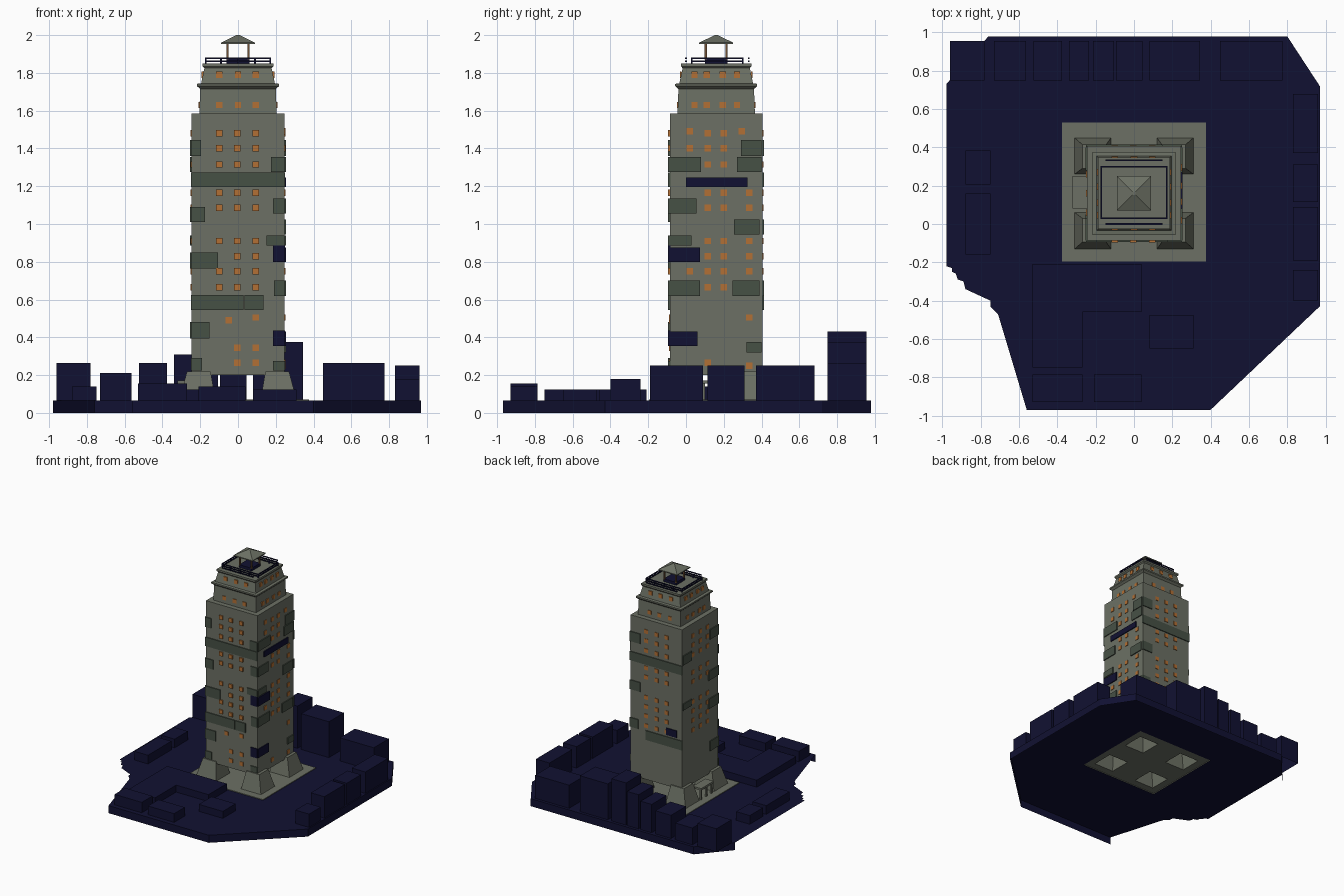
import bpy, bmesh, math

if "Cube" in bpy.data.objects:
    bpy.data.objects.remove(bpy.data.objects["Cube"])

CY = 0.16      # tower centre in y
H = 0.246      # tower half width
G = 0.065      # ground height


def mat(name, c):
    m = bpy.data.materials.new(name)
    m.diffuse_color = (*c, 1)
    m.use_nodes = True
    m.node_tree.nodes["Principled BSDF"].inputs["Base Color"].default_value = m.diffuse_color
    return m


STONE = mat("grey_stone", (0.15, 0.163, 0.128))
GREEN = mat("green_stone", (0.062, 0.082, 0.06))
NAVY = mat("dark_navy", (0.0055, 0.0055, 0.032))
ORANGE = mat("lit_orange", (0.45, 0.16, 0.035))
BROWN = mat("brown_wood", (0.16, 0.08, 0.035))


def finish(bm, name, m):
    bmesh.ops.recalc_face_normals(bm, faces=bm.faces[:])
    me = bpy.data.meshes.new(name)
    bm.to_mesh(me)
    bm.free()
    me.materials.append(m)
    ob = bpy.data.objects.new(name, me)
    bpy.context.collection.objects.link(ob)
    return ob


def add_box(bm, x0, x1, y0, y1, z0, z1, bottom=True):
    a = [bm.verts.new(p) for p in ((x0, y0, z0), (x1, y0, z0), (x1, y1, z0), (x0, y1, z0))]
    b = [bm.verts.new((v.co.x, v.co.y, z1)) for v in a]
    for i in range(4):
        j = (i + 1) % 4
        bm.faces.new((a[i], a[j], b[j], b[i]))
    bm.faces.new(b)
    if bottom:
        bm.faces.new(a[::-1])


def boxes(name, m, items, bottom=True):
    bm = bmesh.new()
    for it in items:
        add_box(bm, *it, bottom=bottom)
    return finish(bm, name, m)


def rings(name, m, prof, cy=CY):
    """Square tower from (half width, z) pairs, closed at both ends."""
    bm = bmesh.new()
    prev = None
    for h, z in prof:
        r = [bm.verts.new((sx * h, cy + sy * h, z)) for sx, sy in ((-1, -1), (1, -1), (1, 1), (-1, 1))]
        if prev:
            for i in range(4):
                j = (i + 1) % 4
                bm.faces.new((prev[i], prev[j], r[j], r[i]))
        else:
            bm.faces.new(r[::-1])
        prev = r
    bm.faces.new(prev)
    return finish(bm, name, m)


def loop(bm, pts, z):
    vs = [bm.verts.new((x, y, z)) for x, y in pts]
    return vs, [bm.edges.new((vs[i], vs[(i + 1) % len(vs)])) for i in range(len(vs))]


def rect(x0, x1, y0, y1):
    return [(x0, y0), (x1, y0), (x1, y1), (x0, y1)]


# Ground sheet with a hole for the plaza; walls on all but the broken left side
walled = [(-.98, .73), (-.76, .98), (.80, .98), (.97, .72), (.97, -.43), (.40, -.97), (-.56, -.97)]
broken = [(-.71, -.47), (-.75, -.43), (-.75, -.40), (-.88, -.34), (-.89, -.30), (-.92, -.29),
          (-.93, -.26), (-.95, -.25), (-.95, -.23), (-.98, -.22)]
bm = bmesh.new()
vs, e1 = loop(bm, walled + broken, G)
_, e2 = loop(bm, rect(-.375, .375, -.195, .53), G)
bmesh.ops.triangle_fill(bm, edges=e1 + e2, use_beauty=True, normal=(0, 0, 1))
low = [bm.verts.new((x, y, 0)) for x, y in walled]
for i in range(len(walled) - 1):
    bm.faces.new((vs[i], vs[i + 1], low[i + 1], low[i]))
finish(bm, "ground_sheet", NAVY)

# Plaza sheet with four hollow sloping feet
bm = bmesh.new()
PZ = 0.071
outer, edges = loop(bm, rect(-.375, .375, -.195, .53), PZ)
skirt = [bm.verts.new((v.co.x, v.co.y, G)) for v in outer]
feet = []
for sx in (-1, 1):
    for sy in (-1, 1):
        xs = sorted((sx * .12, sx * .31))
        ys = sorted((CY + sy * .10, CY + sy * .29))
        tx = sorted((sx * .145, sx * .27))
        ty = sorted((CY + sy * .13, CY + sy * .255))
        fv, fe = loop(bm, rect(*xs, *ys), PZ)
        feet.append((fv, rect(*tx, *ty)))
        edges += fe
bmesh.ops.triangle_fill(bm, edges=edges, use_beauty=True, normal=(0, 0, 1))
for i in range(4):
    j = (i + 1) % 4
    bm.faces.new((outer[i], outer[j], skirt[j], skirt[i]))
for fv, top in feet:
    tv = [bm.verts.new((x, y, .22)) for x, y in top]
    for i in range(4):
        j = (i + 1) % 4
        bm.faces.new((fv[i], fv[j], tv[j], tv[i]))
    bm.faces.new(tv)
finish(bm, "plaza_and_feet", STONE)

# Surrounding city blocks: x0, x1, y0, y1, height
back = [(-.96, -.78, .265), (-.73, -.565, .21), (-.525, -.375, .265), (-.34, -.235, .31),
        (-.215, -.105, .36), (-.095, .045, .43), (.08, .345, .375), (.45, .775, .265)]
blocks = [(a, b, .75, .955, G, h) for a, b, h in back]
blocks += [(.83, .96, a, b, G, h) for a, b, h in
           ((.37, .68, .25), (.115, .31, .25), (-.19, .09, .25), (-.40, -.24, .18))]
blocks += [(-.88, -.75, .205, .385, G, .14), (-.88, -.75, -.16, .16, G, .14),
           (-.53, -.27, -.75, -.46, G, .125), (-.53, .04, -.46, -.21, G, .125),
           (-.53, -.27, -.93, -.785, G, .155), (-.21, .04, -.93, -.785, G, .14),
           (.08, .31, -.65, -.475, G, .125)]
boxes("city_blocks", NAVY, blocks, bottom=False)

# Tower shaft and stepped crown
rings("tower_shaft", STONE, [(H, .20), (H, 1.585)])
rings("tower_crown", STONE, [(.205, 1.58), (.20, 1.715), (.217, 1.73), (.217, 1.742), (.195, 1.745),
                             (.178, 1.825), (.187, 1.835), (.187, 1.85)])

# Side porch
boxes("side_porch", STONE, [(-.32, -.24, .08, .25, .155, .172)] +
      [(-.315, -.30, y, y + .015, PZ, .155) for y in (.085, .155, .23)])


def plate(side, u0, u1, z0, z1, h, t):
    """Thin plate on one tower side; u runs along x or along y."""
    if side == "front":
        return (u0, u1, CY - h - t, CY - h + .004, z0, z1)
    if side == "back":
        return (u0, u1, CY + h - .004, CY + h + t, z0, z1)
    if side == "right":
        return (h - .004, h + t, u0, u1, z0, z1)
    return (-h - t, -h + .004, u0, u1, z0, z1)


# Green bays
bays = {
    "front": [(-.25, -.195, 1.36, 1.445), (.175, .25, 1.275, 1.355), (-.25, .25, 1.195, 1.272),
              (-.25, -.175, 1.01, 1.09), (.185, .25, 1.055, 1.135), (.15, .25, .885, .94),
              (-.25, -.105, .765, .85), (.19, .25, .62, .70), (-.25, .03, .545, .625),
              (.035, .135, .545, .625), (-.25, -.15, .395, .48), (.185, .25, .225, .275),
              (-.25, -.19, .225, .29)],
    "right": [(.29, .40, 1.36, 1.445), (-.085, .08, 1.275, 1.355), (.27, .40, 1.275, 1.355),
              (-.085, .055, 1.055, 1.135), (.255, .39, .945, 1.025), (-.085, .03, .885, .94),
              (-.085, .075, .62, .70), (.245, .39, .62, .70), (.32, .40, .32, .375)],
    "back": [(.15, .25, 1.36, 1.445), (-.25, .25, 1.195, 1.272), (.15, .25, .945, 1.025),
             (-.25, .10, .545, .625), (.17, .25, .62, .70)],
    "left": [(-.085, .03, 1.36, 1.445), (.28, .40, 1.275, 1.355), (-.085, .05, 1.01, 1.09),
             (.28, .40, .885, .94), (-.085, .05, .765, .85), (-.085, .03, .395, .48)],
}
for s, lst in bays.items():
    boxes(s + "_bays", GREEN, [plate(s, *b, H, .008) for b in lst])

# Navy bays and awning
navy = {"front": [(.185, .25, .80, .885), (.185, .25, .355, .435)],
        "right": [(0, .325, 1.195, 1.245), (-.085, .075, .80, .875), (-.085, .06, .355, .43)],
        "back": [(-.20, -.10, .64, .70)]}
for s, lst in navy.items():
    boxes(s + "_navy_bays", NAVY, [plate(s, *b, H, .008) for b in lst])

# Windows: rows of columns on each side
W = .017
ROWS = (1.48, 1.40, 1.315, 1.165, 1.085, .91, .83, .75, .665)
wins = {s: [] for s in bays}
for z in ROWS:
    for u in (-.10, -.005, .095):
        if not (u < -.09 and z in (.83, .75, 1.085)) or z != .83:
            wins["front"].append((u, z, H, .010))
        wins["back"].append((u, z, H, .005))
    for u in (.115, .20):
        wins["right"].append((u, z, H, .005))
    for u in (.06, .16, .26):
        wins["left"].append((u, z, H, .005))
for u, z in ((.095, .505), (-.05, .49), (-.005, .345), (.095, .345), (-.005, .265), (.095, .265)):
    wins["front"].append((u, z, H, .005))
for u, z in ((.02, 1.49), (.295, 1.49), (.02, 1.40), (.335, 1.165), (.335, 1.085), (.335, .91), (.335, .83),
             (.02, .75), (.335, .75), (.335, .505), (.115, .265), (.335, .25)):
    wins["right"].append((u, z, H, .005))
for z, h in ((1.63, .203), (1.79, .187)):
    for s in wins:
        cols = (-.10, 0, .095) if s in ("front", "back") else (.045, .11, .195, .27)
        wins[s] += [(u, z, h, .005) for u in cols]
for s, lst in wins.items():
    boxes(s + "_windows", ORANGE, [plate(s, u - W, u + W, z - W, z + W, h, t) for u, z, h, t in lst])

# Roof railing
R = .004
rail = []
for z in (1.862, 1.878):
    rail += [(-.175, .175, y - R, y + R, z - R, z + R) for y in (.03, .30)]
    rail += [(x - R, x + R, .03, .30, z - R, z + R) for x in (-.172, .172)]
    rail += [(-.148, .148, y - R, y + R, z - R, z + R) for y in (0, .333)]
for x in (-.172, -.09, 0, .09, .172):
    rail += [(x - R, x + R, y - R, y + R, 1.85, 1.88) for y in (.03, .30)]
boxes("roof_railing", NAVY, rail)

# Lantern on the roof
boxes("lantern_base", NAVY, [(-.06, .06, CY - .06, CY + .06, 1.85, 1.875)])
boxes("lantern_posts", BROWN, [(x - .006, x + .006, CY + y - .006, CY + y + .006, 1.87, 1.96)
                               for x in (-.055, .055) for y in (-.055, .055)])
rings("lantern_roof", STONE, [(.09, 1.952), (.09, 1.96), (.008, 2.0)])
